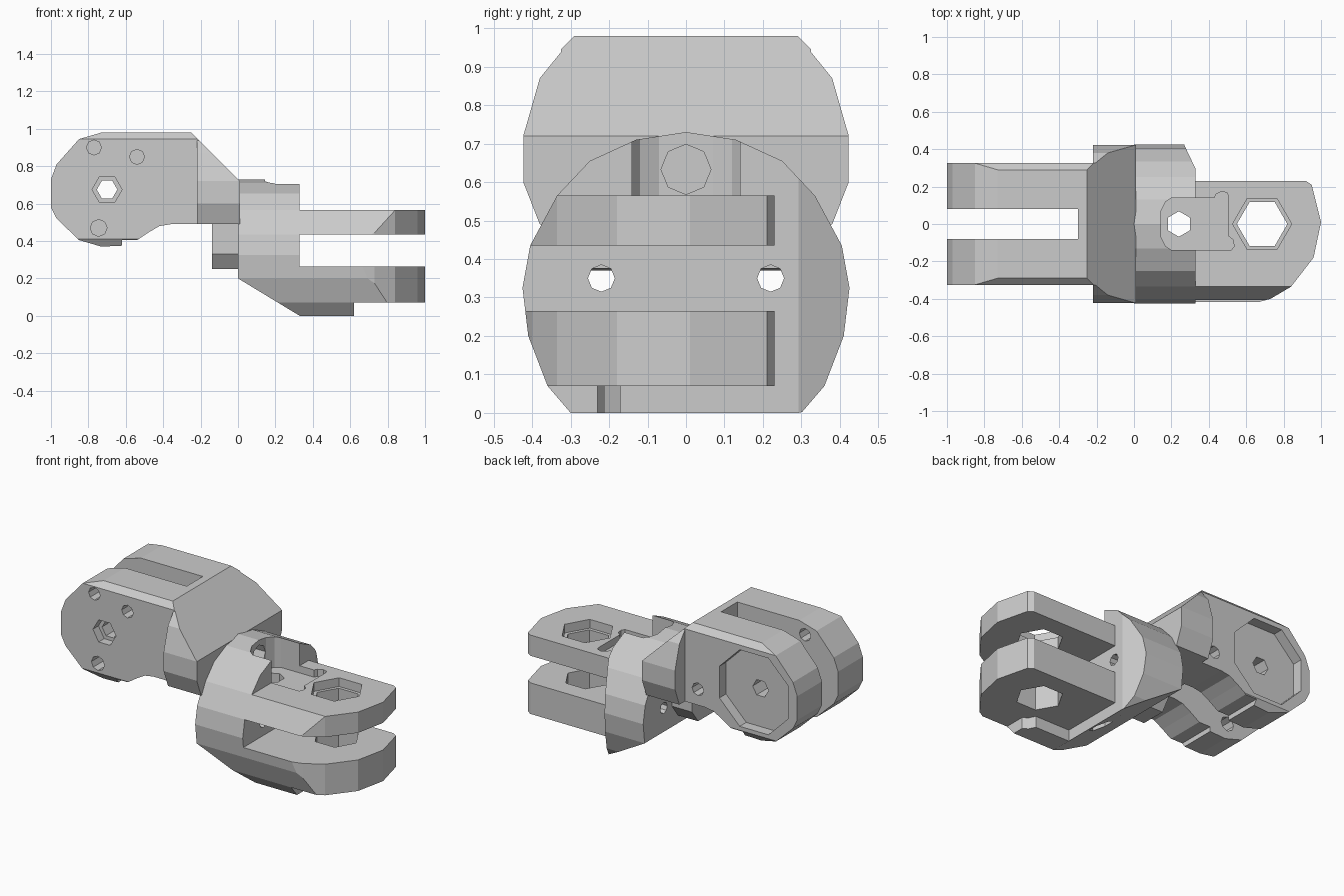
import bpy, bmesh, math
from mathutils import Vector

if "Cube" in bpy.data.objects:
    bpy.data.objects.remove(bpy.data.objects["Cube"])

AX = {
    'x': lambda a, b, t: Vector((t, a, b)),
    'y': lambda a, b, t: Vector((a, t, b)),
    'z': lambda a, b, t: Vector((a, b, t)),
}


def prism(name, axis, pts, lo, hi):
    """Extrude a 2D outline along an axis from lo to hi."""
    f = AX[axis]
    bm = bmesh.new()
    a = [bm.verts.new(f(p, q, lo)) for p, q in pts]
    b = [bm.verts.new(f(p, q, hi)) for p, q in pts]
    bm.faces.new(a)
    bm.faces.new(b[::-1])
    n = len(pts)
    for i in range(n):
        bm.faces.new((a[i], b[i], b[(i + 1) % n], a[(i + 1) % n]))
    bmesh.ops.recalc_face_normals(bm, faces=bm.faces)
    me = bpy.data.meshes.new(name)
    bm.to_mesh(me)
    bm.free()
    ob = bpy.data.objects.new(name, me)
    bpy.context.collection.objects.link(ob)
    return ob


def ngon(cx, cy, r, n, turn=0.0):
    return [(cx + r * math.cos(turn + math.tau * i / n),
             cy + r * math.sin(turn + math.tau * i / n)) for i in range(n)]


def rect(a0, a1, b0, b1):
    return [(a0, b0), (a1, b0), (a1, b1), (a0, b1)]


def combine(ob, other, op):
    """Apply a boolean and discard the second object."""
    m = ob.modifiers.new(op.lower(), 'BOOLEAN')
    m.operation, m.object, m.solver = op, other, 'EXACT'
    other.hide_render = True
    bpy.context.view_layer.update()
    dg = bpy.context.evaluated_depsgraph_get()
    me = bpy.data.meshes.new_from_object(ob.evaluated_get(dg))
    ob.modifiers.clear()
    ob.data = me
    bpy.data.objects.remove(other)


def cut(ob, axis, pts, lo, hi):
    combine(ob, prism("cutter", axis, pts, lo, hi), 'DIFFERENCE')


def mirrored(half):
    """Close a right-hand half outline (top to bottom) across zero."""
    return half + [(-p, q) for p, q in half[::-1] if p > 0]


# Right body: rounded section, sloped underside, chamfered back corner
right = prism("right_body", 'y', [(0, .2), (.33, 0), (.33, .74), (0, .74)], -.5, .5)
combine(right, prism("plan", 'z', [(0, -.45), (.4, -.45), (.4, .145), (.27, .42),
                                   (.26, .45), (0, .45)], -.1, .8), 'INTERSECT')

# Horizontal prongs with rounded tip
fork = prism("horizontal_prongs", 'z',
             [(.2, .23), (.92, .23), (.95, .21), (1, .01), (.96, -.18), (.84, -.335),
              (.73, -.4), (.62, -.43), (.2, -.43)], .07, .565)
cut(fork, 'y', rect(.33, 1.2, .265, .435), -.6, .6)
combine(right, fork, 'UNION')

# Narrow foot rail under the lower prong
combine(right, prism("foot_rail", 'z', [(.28, -.44), (.62, -.44), (.62, -.23),
                                        (.59, -.21), (.57, -.17), (.28, -.17)], 0.0, .12), 'UNION')
cut(right, 'y', [(-.1, .2606), (-.1, -.1), (.495, -.1)], -.6, .6)
section = mirrored([(0, .73), (.13, .71), (.25, .655), (.335, .565), (.405, .435),
                    (.425, .325), (.41, .2), (.36, .07), (.3, 0)])
combine(right, prism("section", 'x', section, -.1, 1.1), 'INTERSECT')

# Vertical prongs of the left half
left = prism("left_prongs", 'y',
             [(-.25, .98), (-.73, .98), (-.85, .945), (-.97, .81), (-1, .73), (-1, .58),
              (-.97, .52), (-.85, .405), (-.73, .37), (-.62, .375), (-.62, .405),
              (-.54, .405), (-.48, .445), (-.42, .48), (-.36, .49), (-.1, .49), (-.1, .83)],
             -.5, .5)
combine(left, prism("section", 'x', mirrored([(.29, .98), (.325, .945), (.325, .41),
                                              (.29, .36)]), -1.1, .1), 'INTERSECT')

# Wide sloped shoulder joining the two halves
shoulder = prism("shoulder", 'x', mirrored([(.29, .981), (.38, .87), (.423, .72),
                                            (.423, .6), (.38, .49)]), -.22, .01)
cut(shoulder, 'y', [(-.25, .98), (.03, .70), (.1, .7), (.1, 1.1), (-.25, 1.1)], -.6, .6)
combine(left, shoulder, 'UNION')

# Screw lug hanging below the shoulder
combine(left, prism("lug", 'x', [(-.14, .55), (-.14, .33), (-.08, .25), (.08, .25),
                                 (.14, .33), (.14, .55)], -.14, .01), 'UNION')

# Slot between the vertical prongs
cut(left, 'z', rect(-1.2, -.3, -.08, .08), 0, 1.2)

# Join both halves into one solid
combine(right, left, 'UNION')
joint = right
joint.name = joint.data.name = "double_fork_joint"

# Pivot hole, hex seat and round motor recess in the vertical prongs
cut(joint, 'y', ngon(-.7, .675, .055, 6), -.6, .6)
cut(joint, 'y', ngon(-.7, .675, .08, 6), -.6, -.27)
cut(joint, 'y', ngon(-.7, .675, .26, 8, math.pi / 8), .26, .6)
for x, z, r in ((-.77, .9, .04), (-.54, .85, .04), (-.745, .47, .045)):
    cut(joint, 'y', ngon(x, z, r, 8), -.6, 0)
cut(joint, 'y', ngon(-.31, .59, .04, 8), .2, .6)

# Hex pivot holes in the horizontal prongs
cut(joint, 'z', ngon(.685, 0, .135, 6), -.1, .8)
cut(joint, 'z', ngon(.685, 0, .158, 6), .51, .8)

# Screw pocket in the top and its shallow nut channel
cut(joint, 'z', [(.145, -.07), (.17, -.12), (.2, -.14), (.4, -.14), (.4, .14),
                 (.2, .14), (.17, .12), (.145, .07)], .565, .9)
cut(joint, 'z', [(.145, -.07), (.17, -.12), (.2, -.14), (.52, -.14), (.535, -.12),
                 (.53, -.085), (.505, -.065), (.505, .14), (.5, .165), (.47, .175),
                 (.44, .16), (.43, .14), (.2, .14), (.17, .12), (.145, .07)], .52, .62)
cut(joint, 'z', ngon(.24, 0, .068, 6, math.pi / 2), -.1, .8)
cut(joint, 'x', ngon(0, .633, .065, 8), -.15, .25)

# Cable holes running lengthwise under the shoulder
for y in (-.22, .22):
    cut(joint, 'x', ngon(y, .35, .035, 8), -.3, .5)
